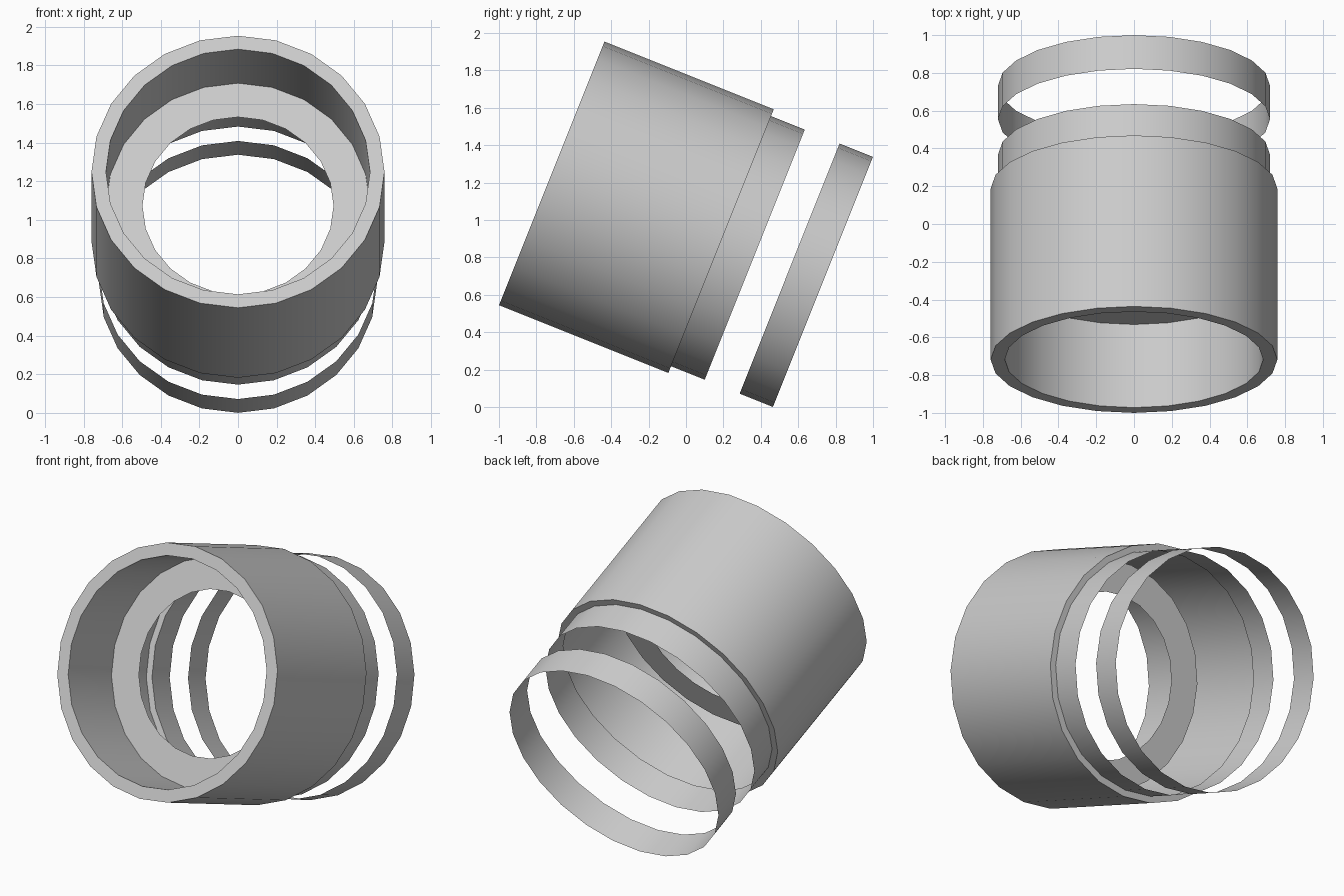
import bpy, bmesh, math
from mathutils import Matrix, Vector

default = bpy.data.objects.get("Cube")
if default:
    bpy.data.objects.remove(default, do_unlink=True)

SIDES = 24
# Shared tilted axis: local z runs from the front rim towards the back and down
PLACE = Matrix.Translation((0, -0.718, 1.249)) @ Matrix.Rotation(math.radians(-111.8), 4, "X")

grey = bpy.data.materials.new("light_grey")
grey.use_nodes = True
grey.diffuse_color = (0.6, 0.6, 0.6, 1)
grey.node_tree.nodes["Principled BSDF"].inputs["Base Color"].default_value = (0.6, 0.6, 0.6, 1)


def lathe(name, profile):
    """Spin (radius, depth) points about the shared axis as an open sheet."""
    bm = bmesh.new()
    rings = []
    for radius, depth in profile:
        ring = []
        for i in range(SIDES):
            a = math.tau * i / SIDES
            p = Vector((radius * math.sin(a), radius * math.cos(a), depth))
            ring.append(bm.verts.new(PLACE @ p))
        rings.append(ring)
    for lower, upper in zip(rings, rings[1:]):
        for i in range(SIDES):
            j = (i + 1) % SIDES
            bm.faces.new((lower[j], lower[i], upper[i], upper[j]))
    mesh = bpy.data.meshes.new(name)
    bm.to_mesh(mesh)
    bm.free()
    mesh.materials.append(grey)
    obj = bpy.data.objects.new(name, mesh)
    bpy.context.collection.objects.link(obj)
    bpy.ops.object.select_all(action="DESELECT")
    obj.select_set(True)
    bpy.context.view_layer.objects.active = obj
    bpy.ops.object.shade_smooth_by_angle(angle=math.radians(30))
    return obj


# Inner flange, front bore, front rim, outer wall, rear step and rear collar
lathe("barrel", [
    (0.495, 0.474), (0.684, 0.474), (0.684, 0), (0.759, 0),
    (0.759, 0.975), (0.72, 0.975), (0.72, 1.169),
])

# Separate thin band behind the barrel
lathe("rear_band", [(0.72, 1.37), (0.72, 1.562)])
